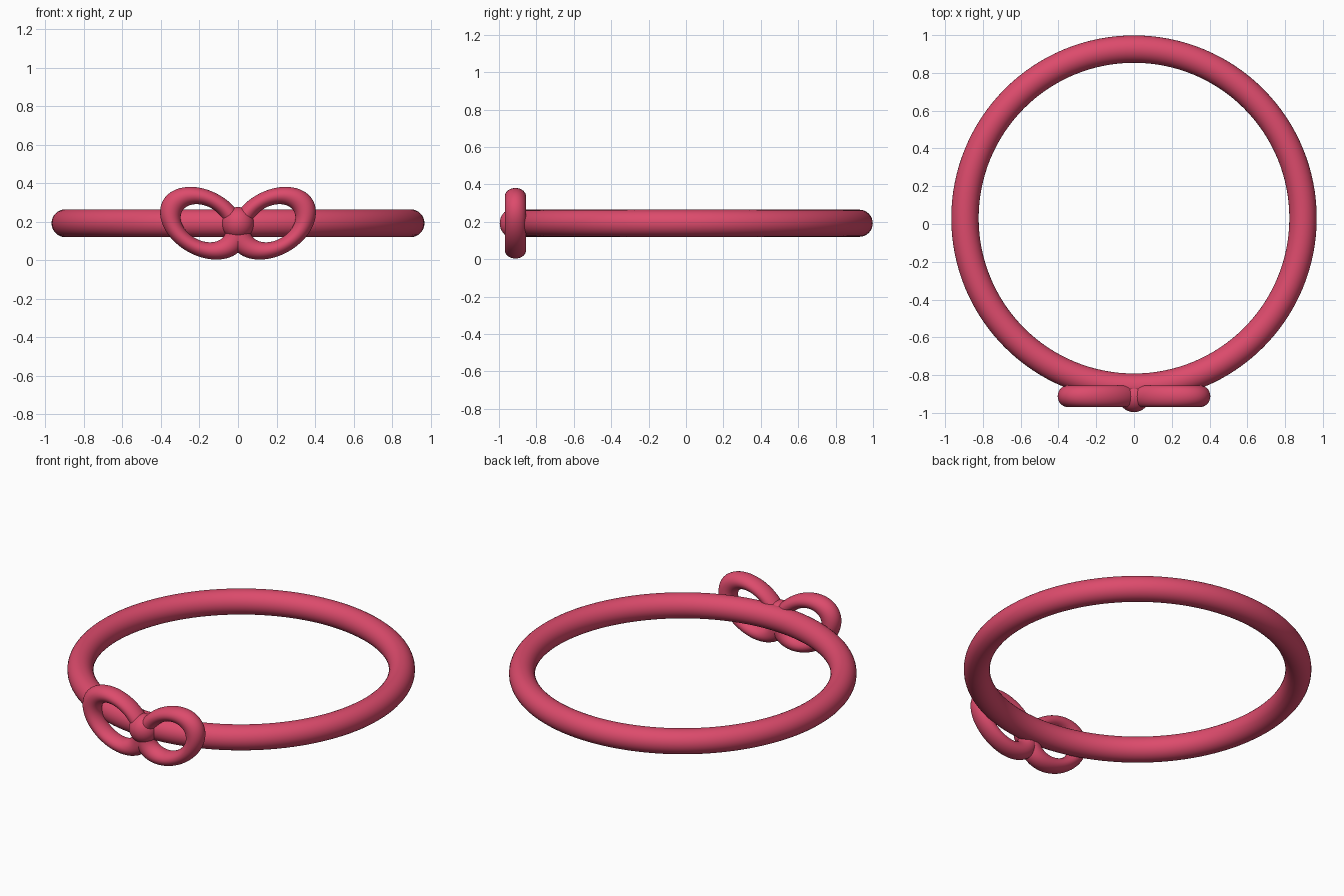
import bpy
from math import radians

if "Cube" in bpy.data.objects:
    bpy.data.objects.remove(bpy.data.objects["Cube"])

mat = bpy.data.materials.new("rose")
mat.diffuse_color = (0.72, 0.07, 0.15, 1)
mat.use_nodes = True
mat.node_tree.nodes["Principled BSDF"].inputs["Base Color"].default_value = mat.diffuse_color

Z = 0.192        # shared centre height
BOW_Y = -0.912   # plane of the bow


def finish(name):
    ob = bpy.context.object
    ob.name = name
    ob.data.materials.append(mat)
    bpy.ops.object.shade_smooth()
    return ob


# Main ring, lying flat
bpy.ops.mesh.primitive_torus_add(location=(0, 0.031, Z), major_radius=0.895, minor_radius=0.0725,
                                 major_segments=128, minor_segments=32)
finish("band")

# Bow loops: flattened rings stood upright and tilted outward
for side, name in ((1, "bow_loop_right"), (-1, "bow_loop_left")):
    bpy.ops.mesh.primitive_torus_add(location=(side * 0.18, BOW_Y, Z), major_radius=0.183,
                                     minor_radius=0.057, major_segments=80, minor_segments=28,
                                     rotation=(radians(90), radians(-30 * side), 0))
    loop = finish(name)
    loop.scale = (1, 0.7, 1)

# Knot in the middle of the bow
bpy.ops.mesh.primitive_uv_sphere_add(location=(0, BOW_Y, Z), radius=0.084, segments=32, ring_count=20)
finish("bow_knot")
